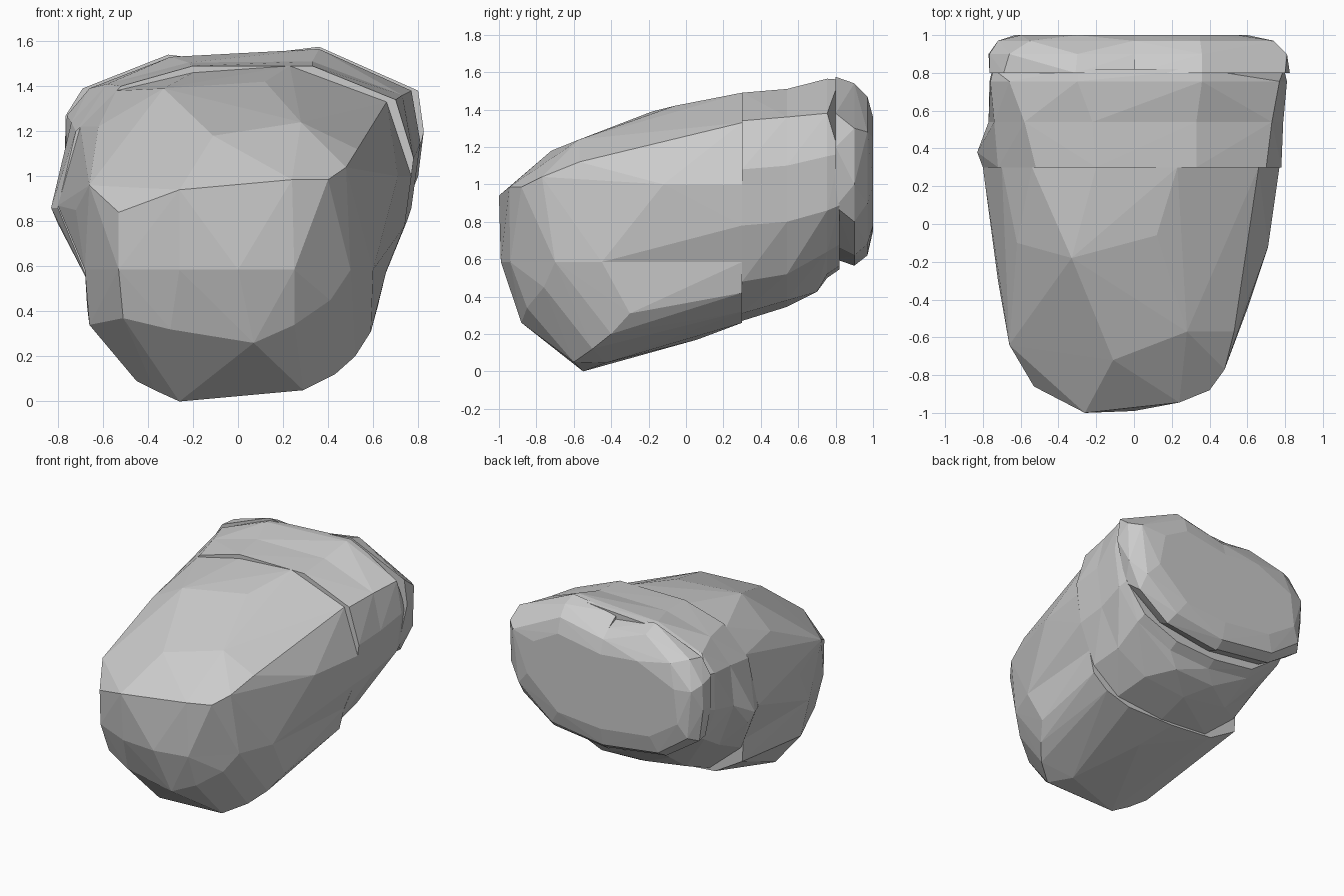
import bpy, bmesh


def hull(name, pts):
    """Faceted convex block wrapped around a handful of corner points."""
    bm = bmesh.new()
    for p in pts:
        bm.verts.new(p)
    res = bmesh.ops.convex_hull(bm, input=bm.verts[:])
    junk = {g for g in res["geom_interior"] + res["geom_unused"]
            if isinstance(g, bmesh.types.BMVert) and g.is_valid}
    bmesh.ops.delete(bm, geom=list(junk), context='VERTS')
    bmesh.ops.recalc_face_normals(bm, faces=bm.faces[:])
    me = bpy.data.meshes.new(name)
    bm.to_mesh(me)
    bm.free()
    ob = bpy.data.objects.new(name, me)
    bpy.context.collection.objects.link(ob)
    return ob


def at(y, outline):
    """Place an (x, z) outline at depth y."""
    return [(x, y, z) for x, z in outline]


# horizontal seam shared by the two front blocks
seam = [(x, y, .585) for x, y in
        [(-.68, .3), (-.68, -.47), (-.53, -.85), (-.26, -.97), (0, -.99),
         (.25, -.94), (.5, -.7), (.6, -.45), (.66, .3)]]

# upper front block
hull("front_upper", seam + [
    (-.53, -.86, .84), (-.26, -1, .94), (.24, -.945, .985), (.4, -.88, .985),
    (.48, -.77, 1.04), (.53, -.57, 1.12), (-.66, -.64, .96), (-.11, -.72, 1.18),
    (.28, -.57, 1.24), (-.33, -.18, 1.39), (.12, -.06, 1.42), (-.62, -.1, 1.22),
    (.71, -.12, 1.0), (-.72, -.3, .85)]
    + at(.3, [(-.8, .87), (-.7, 1.22), (-.54, 1.38), (-.2, 1.46), (.23, 1.49),
              (.66, 1.33), (.77, 1.0), (.74, .78)]))

# lower front block
hull("front_lower", seam + [
    (.07, -.88, .26), (-.3, -.86, .32), (-.51, -.78, .37), (.25, -.85, .34),
    (.41, -.76, .45), (-.26, -.55, 0), (.29, -.6, .05), (-.37, -.5, .05),
    (-.45, -.4, .09), (.2, -.43, .045), (.43, -.5, .12), (.52, -.4, .2),
    (.59, -.3, .31), (-.66, -.4, .34), (0, .06, .17)]
    + at(.3, [(-.67, .42), (-.45, .29), (-.1, .26), (.3, .26), (.5, .32), (.62, .42)]))

# collar slices between the front blocks and the rear lobes
ring_a = [(-.8, .86), (-.72, 1.2), (-.52, 1.4), (-.2, 1.49), (.33, 1.49), (.7, 1.34),
          (.78, 1.08), (.74, .78), (.62, .48), (.4, .31), (0, .27), (-.4, .3), (-.66, .52)]
ring_b = [(-.77, .95), (-.74, 1.24), (-.58, 1.41), (-.22, 1.505), (.33, 1.51), (.73, 1.36),
          (.79, 1.1), (.75, .8), (.6, .52), (.35, .38), (0, .345), (-.38, .4), (-.65, .63)]
ring_c = [(-.765, 1.0), (-.76, 1.27), (-.66, 1.39), (-.3, 1.53), (.36, 1.565), (.77, 1.38),
          (.81, 1.15), (.77, .86), (.6, .64), (.3, .52), (-.05, .5), (-.4, .55), (-.68, .76)]
hull("front_collar", at(.3, ring_a) + at(.54, ring_b)
     + [(-.83, .38, .86), (-.8, .42, .79)])
hull("middle_collar", at(.54, ring_b) + at(.755, ring_c)
     + [(.2, .7, .425), (-.15, .68, .43)])
hull("rear_collar", at(.755, ring_c) + at(.82, [(x * .98, z * .95 + .07) for x, z in ring_c
                                               if z < 1.3] + [(-.3, 1.52), (.36, 1.56)]))

# two rear lobes meeting at the centre
hull("left_lobe",
     at(.8, [(0, .6), (-.45, .66), (-.72, .82), (-.765, 1.05), (-.765, 1.27),
             (-.69, 1.39), (-.31, 1.54), (0, 1.5)])
     + at(.9, [(0, .575), (-.47, .64), (-.74, .82), (-.77, 1.05), (-.765, 1.24),
               (-.66, 1.4), (-.3, 1.49), (0, 1.46)])
     + at(.97, [(0, .62), (-.45, .68), (-.69, .85), (-.72, 1.2), (-.55, 1.37), (0, 1.4)])
     + at(1, [(0, .75), (-.4, .8), (-.63, .95), (-.6, 1.2), (-.3, 1.33), (0, 1.3)]))
hull("right_lobe",
     at(.8, [(0, .6), (.45, .67), (.75, .88), (.825, 1.2), (.8, 1.38), (.36, 1.575),
             (0, 1.53)])
     + at(.9, [(0, .565), (.45, .62), (.7, .8), (.8, 1.0), (.81, 1.3), (.36, 1.54),
               (0, 1.46)])
     + at(.97, [(0, .62), (.42, .68), (.69, .9), (.74, 1.28), (.35, 1.47), (0, 1.4)])
     + at(1, [(0, .75), (.35, .78), (.6, 1.0), (.55, 1.25), (.35, 1.36), (0, 1.3)]))
